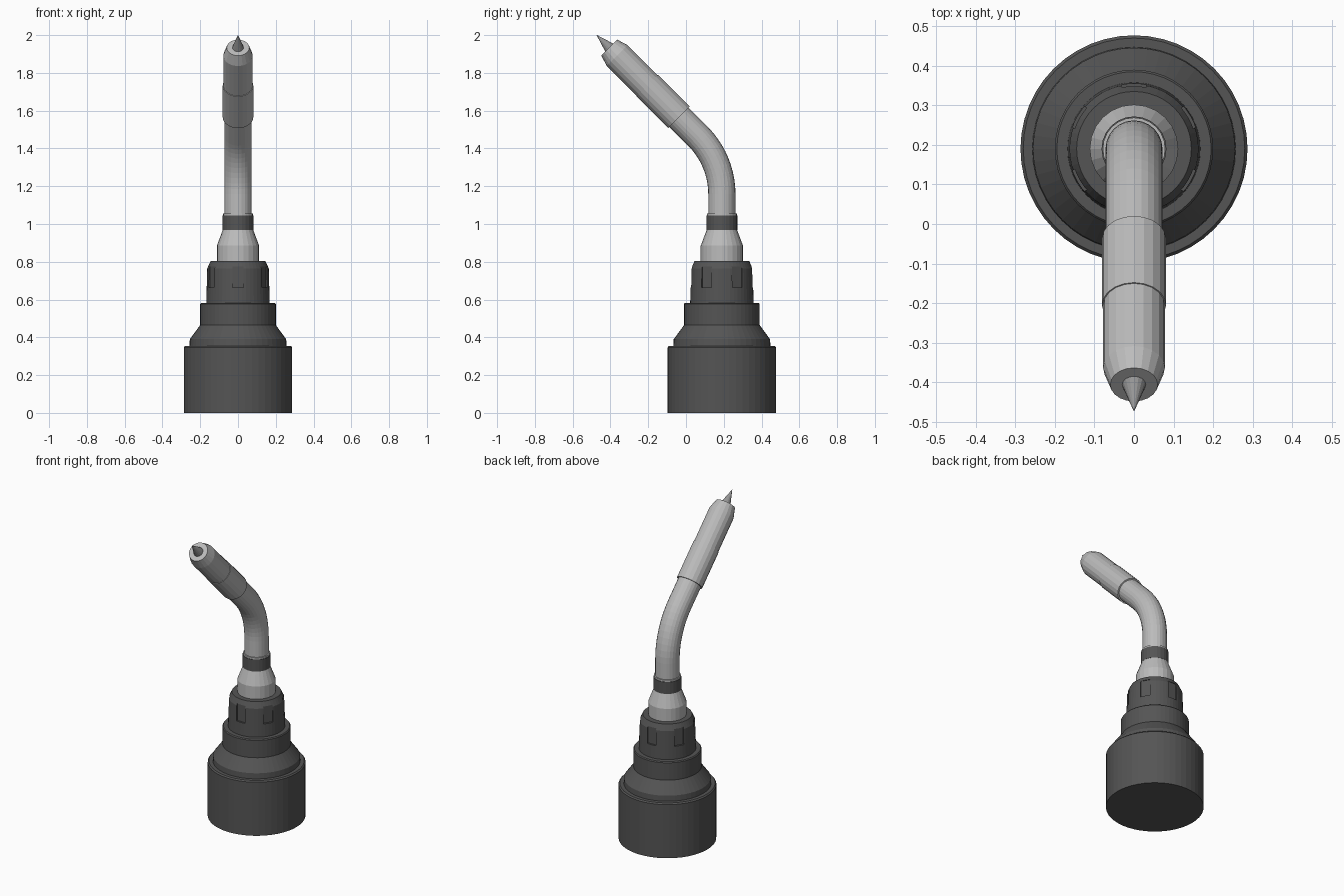
import bpy, bmesh, math
from mathutils import Matrix, Vector

if "Cube" in bpy.data.objects:
    bpy.data.objects.remove(bpy.data.objects["Cube"])

AXIS_Y = 0.19            # centre line of the handle
TILT = math.radians(45)  # lean of the nozzle
NOZZLE = Vector((0, -0.037, 1.5645))


def material(name, v):
    m = bpy.data.materials.new(name)
    m.diffuse_color = (v, v, v, 1)
    m.use_nodes = True
    m.node_tree.nodes["Principled BSDF"].inputs["Base Color"].default_value = m.diffuse_color
    return m


dark = material("dark_grey", 0.09)
light = material("light_grey", 0.5)
steel = material("mid_grey", 0.3)


def add_object(name, bm, mat=None):
    bmesh.ops.recalc_face_normals(bm, faces=bm.faces)
    me = bpy.data.meshes.new(name)
    bm.to_mesh(me)
    bm.free()
    ob = bpy.data.objects.new(name, me)
    bpy.context.collection.objects.link(ob)
    if mat:
        me.materials.append(mat)
    return ob


def loft(name, rings, sides, mat):
    """Skin circles given as (centre, tilt, radius); caps both ends."""
    bm = bmesh.new()
    loops = []
    for centre, tilt, r in rings:
        rot = Matrix.Rotation(tilt, 3, 'X')
        loops.append([bm.verts.new(Vector(centre) + rot @ Vector(
            (r * math.cos(2 * math.pi * k / sides), r * math.sin(2 * math.pi * k / sides), 0)))
            for k in range(sides)])
    for a, b in zip(loops, loops[1:]):
        for k in range(sides):
            j = (k + 1) % sides
            bm.faces.new((a[k], a[j], b[j], b[k]))
    bm.faces.new(loops[0][::-1])
    bm.faces.new(loops[-1])
    bmesh.ops.remove_doubles(bm, verts=bm.verts, dist=1e-5)
    return add_object(name, bm, mat)


def upright(name, profile, sides, mat):
    return loft(name, [((0, AXIS_Y, z), 0, r) for r, z in profile], sides, mat)


def tilted(name, profile, sides, mat):
    d = Vector((0, -math.sin(TILT), math.cos(TILT)))
    return loft(name, [(NOZZLE + d * s, TILT, r) for r, s in profile], sides, mat)


# Stepped handle base
upright("handle_base", [(0.287, 0), (0.287, 0.347), (0.28, 0.355), (0.257, 0.355),
                        (0.255, 0.39), (0.20, 0.465), (0.20, 0.577), (0.195, 0.583),
                        (0.16, 0.583)], 48, dark)

# Collar nut with six recessed grip slots
collar = upright("collar_nut", [(0.168, 0.575), (0.163, 0.765), (0.145, 0.803)], 48, dark)
bm = bmesh.new()
for k in range(6):
    m = (Matrix.Translation((0, AXIS_Y, 0.72)) @ Matrix.Rotation(k * math.pi / 3, 4, 'Z')
         @ Matrix.Translation((0, -0.18, 0)) @ Matrix.Diagonal((0.06, 0.052, 0.11, 1)))
    bmesh.ops.create_cube(bm, size=1, matrix=m)
cutter = add_object("slot_cutter", bm)
cutter.hide_render = True
cutter.hide_viewport = True
mod = collar.modifiers.new("slots", 'BOOLEAN')
mod.object = cutter
mod.operation = 'DIFFERENCE'
mod.solver = 'EXACT'

# Neck cone and rings
upright("neck_cone", [(0.112, 0.80), (0.112, 0.885), (0.08, 0.97)], 24, light)
upright("neck_ring", [(0.082, 0.968), (0.082, 1.045)], 24, dark)
upright("neck_lip", [(0.079, 1.045), (0.079, 1.056)], 24, light)

# Bent tube: vertical run, arc, then straight to the nozzle
T = 0.18
R = T / math.tan(TILT / 2)
corner_z = NOZZLE.z - (AXIS_Y - NOZZLE.y)
path = [((0, AXIS_Y, 1.05), 0, 0.072)]
for i in range(11):
    a = TILT * i / 10
    path.append(((0, AXIS_Y - R + R * math.cos(a), corner_z - T + R * math.sin(a)), a, 0.072))
path.append((NOZZLE + Vector((0, -0.01, 0.01)), TILT, 0.072))
loft("bent_tube", path, 24, light)

# Nozzle: rear sleeve, front barrel and pointed tip
tilted("nozzle_sleeve", [(0.081, 0), (0.081, 0.238)], 20, light)
tilted("nozzle_barrel", [(0.078, 0.23), (0.078, 0.462), (0.06, 0.522)], 20, light)
tilted("pointed_tip", [(0.032, 0.515), (0.0005, 0.617)], 16, steel)
